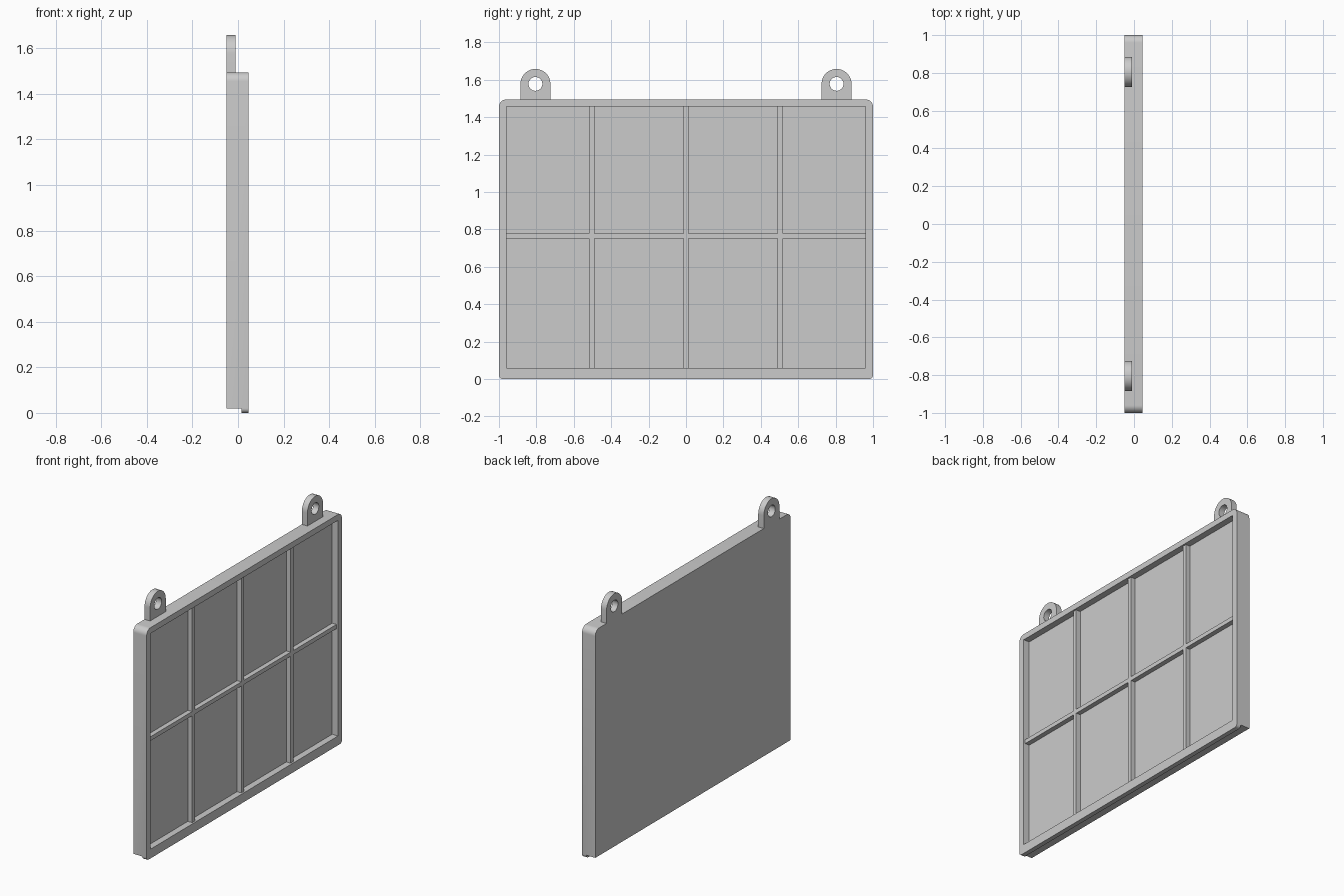
import bpy, bmesh
from math import sin, cos, pi

if "Cube" in bpy.data.objects:
    bpy.data.objects.remove(bpy.data.objects["Cube"])

grey = bpy.data.materials.new("light grey")
grey.use_nodes = True
grey.diffuse_color = (0.6, 0.6, 0.6, 1)
grey.node_tree.nodes["Principled BSDF"].inputs["Base Color"].default_value = (0.6, 0.6, 0.6, 1)

BACK, FRONT = -0.05, 0.045      # panel thickness along x
FLOOR, RIB_TOP = 0.003, 0.034   # pocket floor and rib height
TOP = 1.495
STEP = 0.02                     # height of the lip under the front
HALF_IN, Z_IN0, Z_IN1 = 0.96, 0.06, 1.457
RIB = 0.0135                    # half rib width


def arc(cy, cz, r, start, sweep, n):
    """Points on an arc in the y-z plane."""
    return [(cy + r * cos(start + sweep * i / n), cz + r * sin(start + sweep * i / n))
            for i in range(n + 1)]


def rect(y0, y1, z0, z1):
    return [(y0, z0), (y1, z0), (y1, z1), (y0, z1)]


def prisms(name, profiles, x0, x1):
    """Extrude one or more y-z outlines along x into one object."""
    bm = bmesh.new()
    for outline in profiles:
        low = [bm.verts.new((x0, y, z)) for y, z in outline]
        high = [bm.verts.new((x1, y, z)) for y, z in outline]
        bm.faces.new(low[::-1])
        bm.faces.new(high)
        n = len(low)
        for i in range(n):
            j = (i + 1) % n
            bm.faces.new((low[i], low[j], high[j], high[i]))
    bmesh.ops.recalc_face_normals(bm, faces=bm.faces)
    mesh = bpy.data.meshes.new(name)
    bm.to_mesh(mesh)
    bm.free()
    mesh.materials.append(grey)
    obj = bpy.data.objects.new(name, mesh)
    bpy.context.collection.objects.link(obj)
    return obj


def activate(obj):
    bpy.ops.object.select_all(action='DESELECT')
    obj.select_set(True)
    bpy.context.view_layer.objects.active = obj


def combine(obj, other, operation):
    """Apply a boolean and discard the helper."""
    mod = obj.modifiers.new("boolean", 'BOOLEAN')
    mod.operation, mod.solver, mod.object = operation, 'EXACT', other
    activate(obj)
    bpy.ops.object.modifier_apply(modifier=mod.name)
    bpy.data.objects.remove(other)


def smooth(obj):
    activate(obj)
    bpy.ops.object.shade_smooth_by_angle()


# Panel with rounded corners
R, r = 0.04, 0.02
outline = (arc(1 - r, r, r, -pi / 2, pi / 2, 6) + arc(1 - R, TOP - R, R, 0, pi / 2, 10)
           + arc(R - 1, TOP - R, R, pi / 2, pi / 2, 10) + arc(r - 1, r, r, pi, pi / 2, 6))
panel = prisms("panel", [outline], BACK, FRONT)

# Step under the back edge, then the recess inside the rim
combine(panel, prisms("step_cutter", [rect(-1.1, 1.1, -0.1, STEP)], -0.1, 0.015), 'DIFFERENCE')
combine(panel, prisms("recess_cutter", [rect(-HALF_IN, HALF_IN, Z_IN0, Z_IN1)], FLOOR, 0.1),
        'DIFFERENCE')
smooth(panel)

# Rib grid dividing the recess into eight pockets
ribs = prisms("rib_grid", [rect(y - RIB, y + RIB, Z_IN0, Z_IN1) for y in (-0.504, 0, 0.504)],
              FLOOR, RIB_TOP)
cross = prisms("cross_rib", [rect(-HALF_IN, HALF_IN, 0.766 - RIB, 0.766 + RIB)], FLOOR, RIB_TOP)
combine(ribs, cross, 'UNION')

# Hanging tabs with round holes
for side, y in (("front", -0.805), ("back", 0.805)):
    arch = [(y - 0.08, TOP), (y + 0.08, TOP)] + arc(y, 1.578, 0.08, 0, pi, 24)
    tab = prisms(side + "_hanging_tab", [arch], BACK, -0.01)
    hole = prisms("hole_cutter", [arc(y, 1.578, 0.037, 0, 2 * pi, 32)[:-1]], -0.1, 0.1)
    combine(tab, hole, 'DIFFERENCE')
    smooth(tab)
